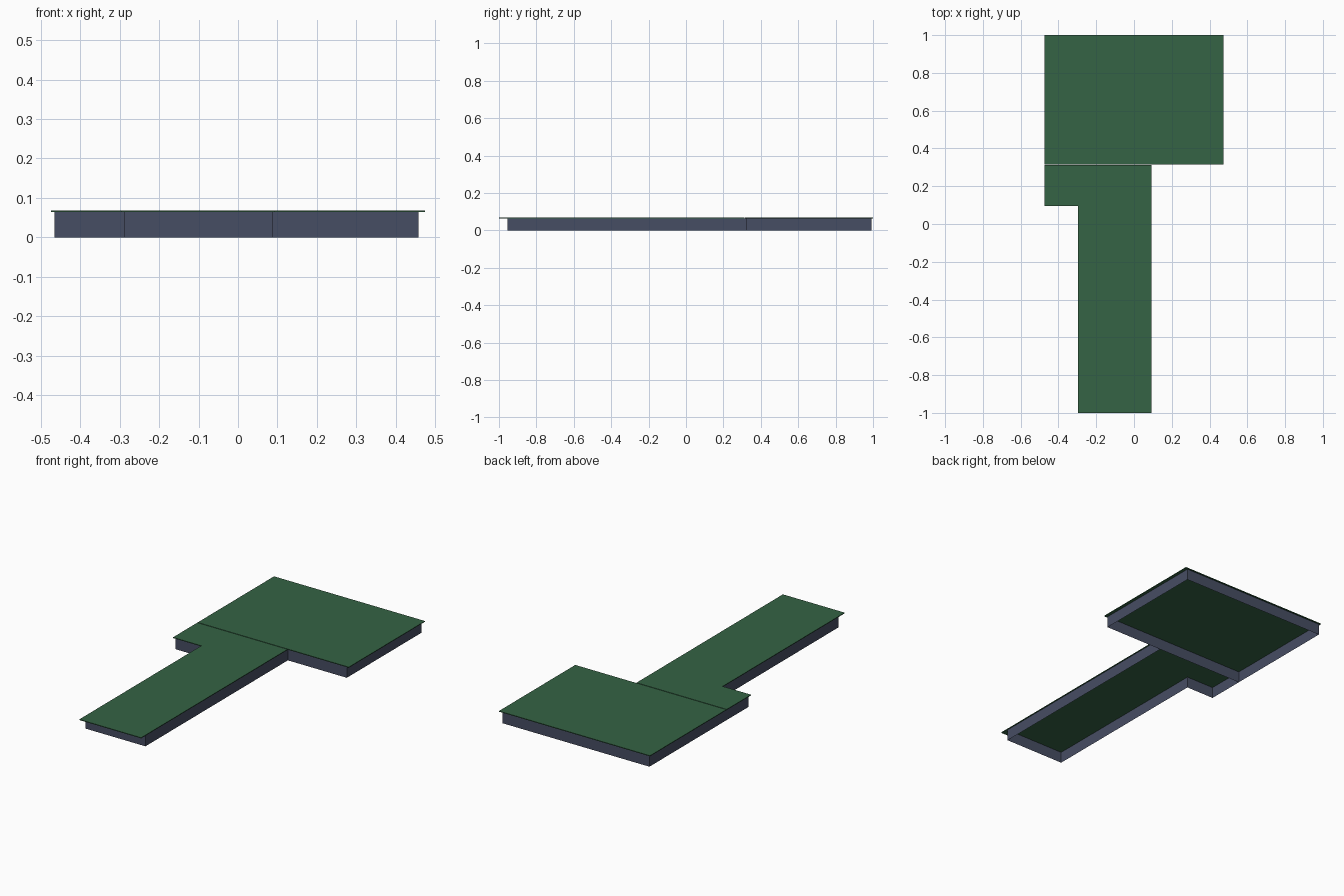
import bpy
import bmesh

if "Cube" in bpy.data.objects:
    bpy.data.objects.remove(bpy.data.objects["Cube"])

WALL_TOP, ROOF_TOP = 0.064, 0.068


def material(name, rgb):
    m = bpy.data.materials.new(name)
    m.diffuse_color = (*rgb, 1)
    m.use_nodes = True
    m.node_tree.nodes["Principled BSDF"].inputs["Base Color"].default_value = m.diffuse_color
    return m


wall_mat = material("slate wall", (0.062, 0.075, 0.125))
roof_mat = material("dark green roof", (0.035, 0.125, 0.058))


def finish(bm, name, mat):
    mesh = bpy.data.meshes.new(name)
    bm.to_mesh(mesh)
    bm.free()
    mesh.materials.append(mat)
    bpy.context.collection.objects.link(bpy.data.objects.new(name, mesh))


def slab(name, outline, mat):
    """Thin closed roof plate from a counter-clockwise outline."""
    bm = bmesh.new()
    face = bm.faces.new([bm.verts.new((x, y, WALL_TOP)) for x, y in outline])
    top = bmesh.ops.extrude_face_region(bm, geom=[face])["geom"]
    verts = [v for v in top if isinstance(v, bmesh.types.BMVert)]
    bmesh.ops.translate(bm, vec=(0, 0, ROOF_TOP - WALL_TOP), verts=verts)
    if not face.is_valid or len(bm.faces) < len(outline) + 2:
        bm.faces.new([v for v in bm.verts if v not in verts])
    bmesh.ops.recalc_face_normals(bm, faces=bm.faces)
    finish(bm, name, mat)


def walls(name, path, mat, closed):
    """Single-sheet walls standing along a counter-clockwise path."""
    bm = bmesh.new()
    low = [bm.verts.new((x, y, 0)) for x, y in path]
    high = [bm.verts.new((x, y, WALL_TOP)) for x, y in path]
    n = len(path)
    for i in range(n if closed else n - 1):
        j = (i + 1) % n
        bm.faces.new((low[i], low[j], high[j], high[i]))
    finish(bm, name, mat)


# Wide rear block: four walls under an overhanging roof
walls("rear_walls", [(-0.465, 0.323), (0.457, 0.323), (0.457, 0.992), (-0.465, 0.992)],
      wall_mat, True)
slab("rear_roof", [(-0.474, 0.316), (0.474, 0.316), (0.474, 1), (-0.474, 1)], roof_mat)

# Long front wing with a step on its left side, open against the rear block
walls("front_wing_walls", [(-0.465, 0.323), (-0.465, 0.103), (-0.289, 0.103),
                           (-0.289, -0.954), (0.087, -0.954), (0.087, 0.323)],
      wall_mat, False)
slab("front_wing_roof", [(-0.474, 0.312), (-0.474, 0.094), (-0.296, 0.094),
                         (-0.296, -1), (0.092, -1), (0.092, 0.312)], roof_mat)
